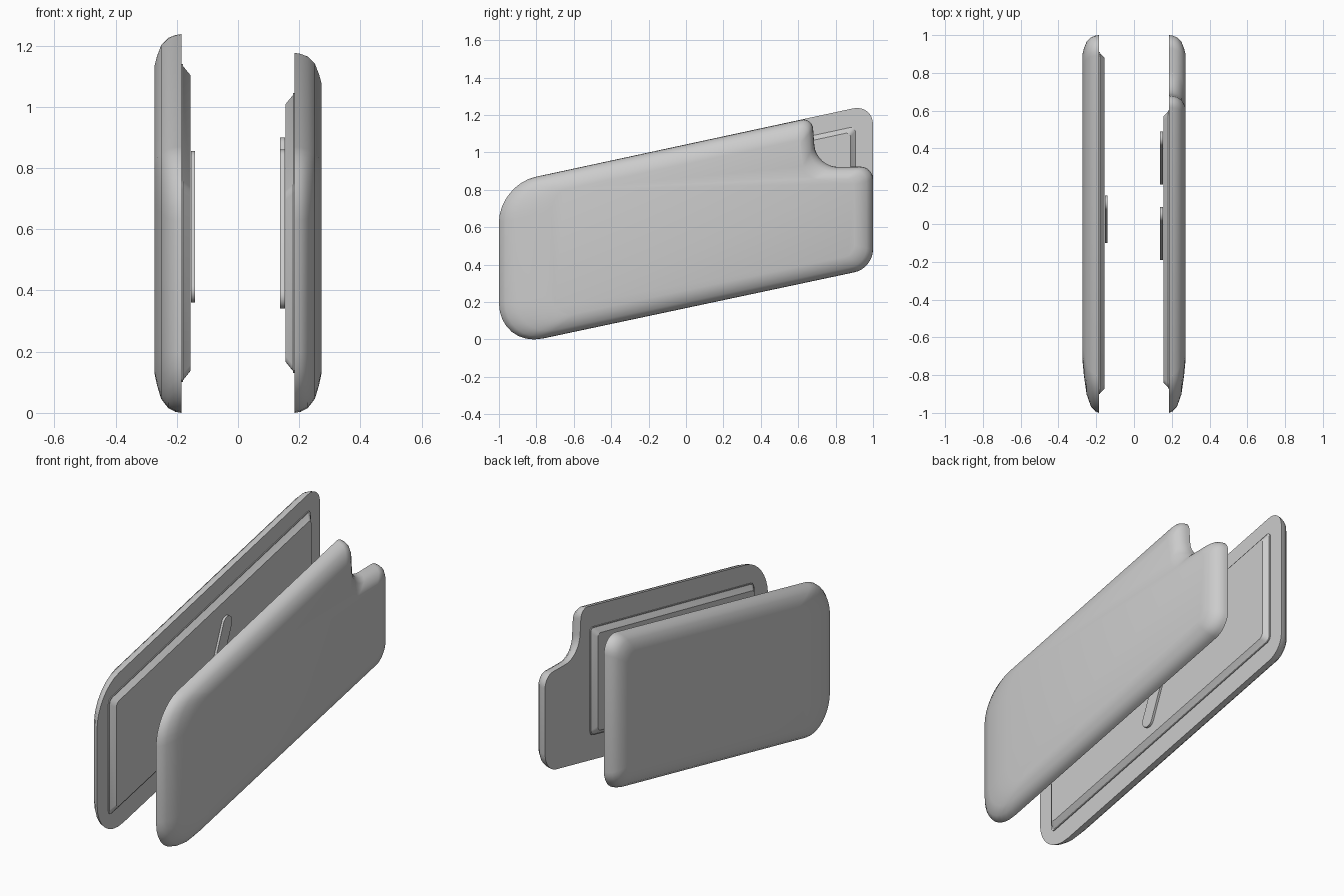
import bpy, bmesh, math
from mathutils import Vector
from mathutils.geometry import intersect_line_line_2d

if "Cube" in bpy.data.objects:
    bpy.data.objects.remove(bpy.data.objects["Cube"])


def inset(poly, dists):
    """Move each edge of a counter-clockwise (y, z) polygon inward by its own distance."""
    pts = [Vector(p) for p in poly]
    lines = []
    for i, p in enumerate(pts):
        q = pts[(i + 1) % len(pts)]
        d = (q - p).normalized()
        o = p + Vector((-d.y, d.x)) * dists[i]
        lines.append((o, d))
    out = []
    for i in range(len(pts)):
        (a, u), (b, v) = lines[i - 1], lines[i]
        t = ((b.x - a.x) * v.y - (b.y - a.y) * v.x) / (u.x * v.y - u.y * v.x)
        out.append(a + u * t)
    return out


def rounded(poly, tangents, seg=8):
    """Replace every corner by a curve starting the given length before it."""
    out = []
    n = len(poly)
    for i in range(n):
        c = Vector(poly[i])
        a = c + (Vector(poly[i - 1]) - c).normalized() * tangents[i]
        b = c + (Vector(poly[(i + 1) % n]) - c).normalized() * tangents[i]
        h1, h2 = a.lerp(c, 0.55), b.lerp(c, 0.55)
        for k in range(seg + 1):
            t = k / seg
            s = 1 - t
            out.append(a * s**3 + h1 * 3 * s * s * t + h2 * 3 * s * t * t + b * t**3)
    return out


def loft(name, rings, angle=40):
    """rings: list of (x, loop of (y, z)); both ends are capped."""
    bm = bmesh.new()
    loops = [[bm.verts.new((x, p[0], p[1])) for p in ring] for x, ring in rings]
    n = len(loops[0])
    for a, b in zip(loops, loops[1:]):
        for i in range(n):
            j = (i + 1) % n
            bm.faces.new((a[i], a[j], b[j], b[i]))
    bm.faces.new(loops[0])
    bm.faces.new(loops[-1])
    bmesh.ops.recalc_face_normals(bm, faces=bm.faces[:])
    mesh = bpy.data.meshes.new(name)
    bm.to_mesh(mesh)
    bm.free()
    ob = bpy.data.objects.new(name, mesh)
    bpy.context.collection.objects.link(ob)
    bpy.ops.object.select_all(action='DESELECT')
    ob.select_set(True)
    bpy.context.view_layer.objects.active = ob
    bpy.ops.object.shade_smooth_by_angle(angle=math.radians(angle))
    return ob


# Outward profile of the rounded shell: (fraction of bevel width, distance from centre)
PROFILE = [(0, 0.185), (0.03, 0.205), (0.12, 0.228), (0.35, 0.251), (0.7, 0.265), (1, 0.273)]


def shell(name, side, poly, bevels, tangents):
    rings = []
    for f, x in PROFILE:
        p = inset(poly, [b * f for b in bevels])
        rings.append((side * x, rounded(p, [t * (1 - 0.45 * f) for t in tangents])))
    loft(name, rings)


def panel(name, side, poly):
    n = len(poly)
    t = [0.025] * n
    loft(name, [(side * 0.18, rounded(poly, t, 3)), (side * 0.185, rounded(poly, t, 3)),
                (side * 0.155, rounded(inset(poly, [0.03] * n), t, 3))], 30)


def slot_bar(name, side, a, b, w, x):
    a, b = Vector(a), Vector(b)
    d = (b - a).normalized()
    s = Vector((-d.y, d.x)) * w
    d = d * w
    loop = rounded([a - d - s, a - d + s, b + d + s, b + d - s], [w * 0.999] * 4, 6)
    loft(name, [(side * 0.154, loop), (side * x, loop)], 30)


# Full outer plate on the left
shell("left_plate", -1,
      [(-1, -0.045), (1, 0.38), (1, 1.258), (-1, 0.827)],
      [0.09, 0.1, 0.09, 0.28], [0.24, 0.10, 0.11, 0.20])

# Notched outer plate on the right
shell("right_plate", 1,
      [(-1, -0.045), (1, 0.38), (1, 0.925), (0.695, 0.92), (0.675, 1.187), (-1, 0.827)],
      [0.09, 0.1, 0.06, 0.07, 0.09, 0.28], [0.24, 0.10, 0.07, 0.12, 0.06, 0.20])

# Raised inner panels
panel("left_inner_panel", -1,
      [(-0.9, 0.095), (0.91, 0.48), (0.91, 1.145), (-0.9, 0.755)])
panel("right_inner_panel", 1,
      [(-0.87, 0.125), (0.6, 0.435), (0.6, 1.05), (-0.87, 0.745)])

# Slim slanted bars on the inner panels
slot_bar("left_slot_bar", -1, (-0.06, 0.40), (0.11, 0.815), 0.04, 0.141)
for i, y in enumerate((-0.15, 0.25)):
    slot_bar(f"right_slot_bar_{i + 1}", 1, (y, 0.38 + 0.04 * i), (y + 0.20, 0.82 + 0.04 * i), 0.04, 0.138)
